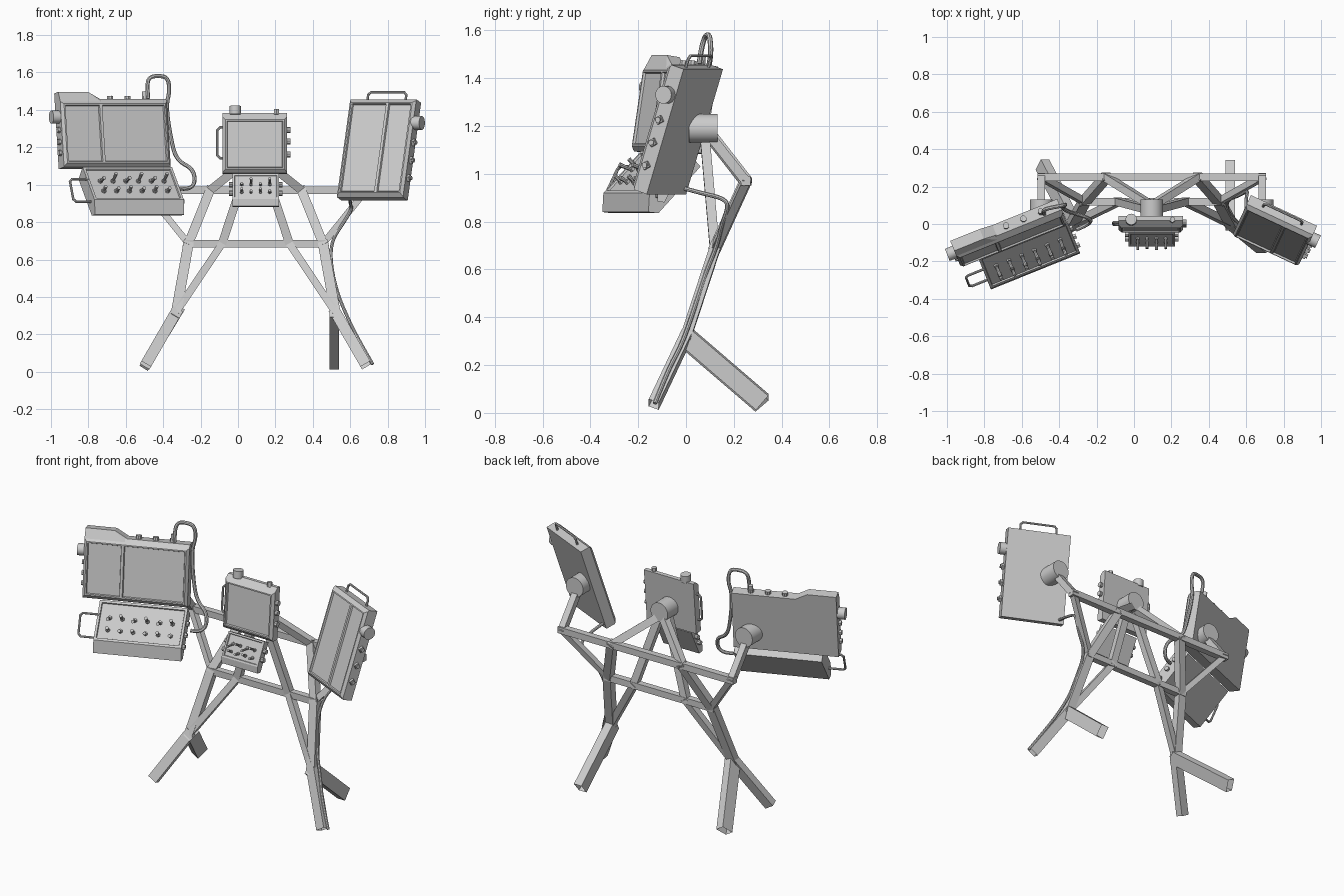
import bpy, bmesh, math
from mathutils import Matrix, Vector as V

if "Cube" in bpy.data.objects:
    bpy.data.objects.remove(bpy.data.objects["Cube"])

I = Matrix.Identity(4)

def place(loc, yaw, tilt=0):
    return (Matrix.Translation(loc) @ Matrix.Rotation(math.radians(yaw), 4, 'Z')
            @ Matrix.Rotation(math.radians(-tilt), 4, 'X'))

def shade(ob):
    bpy.ops.object.select_all(action='DESELECT')
    ob.select_set(True)
    bpy.context.view_layer.objects.active = ob
    bpy.ops.object.shade_smooth_by_angle(angle=math.radians(35))

def finish(name, bm, M=I, smooth=False):
    bmesh.ops.recalc_face_normals(bm, faces=bm.faces)
    me = bpy.data.meshes.new(name)
    bm.to_mesh(me)
    bm.free()
    ob = bpy.data.objects.new(name, me)
    bpy.context.collection.objects.link(ob)
    ob.matrix_world = M
    if smooth:
        shade(ob)
    return ob

def hull(pts):
    bm = bmesh.new()
    for p in pts:
        bm.verts.new(p)
    bmesh.ops.convex_hull(bm, input=bm.verts)
    bmesh.ops.dissolve_limit(bm, angle_limit=0.02, verts=bm.verts, edges=bm.edges)
    return bm

def beam(name, a, b, w=.045, t=.045, ext=.012, hollow=False):
    """Square tube from a to b, optionally with an open lower end."""
    a, b = V(a), V(b)
    z = (b - a).normalized()
    x = V((0, 1, 0)).cross(z).normalized()
    R = Matrix((x, z.cross(x), z)).transposed().to_4x4()
    L = (b - a).length + (ext if hollow else 2 * ext)
    bm = bmesh.new()
    bmesh.ops.create_cube(bm, size=1)
    bmesh.ops.scale(bm, vec=(w, t, L), verts=bm.verts)
    bmesh.ops.translate(bm, vec=(0, 0, L / 2 - ext), verts=bm.verts)
    if hollow:
        end = max(bm.faces, key=lambda f: f.calc_center_median().z)
        bmesh.ops.inset_region(bm, faces=[end], thickness=.005)
        bmesh.ops.translate(bm, vec=(0, 0, -.1), verts=end.verts)
    return finish(name, bm, Matrix.Translation(a) @ R)

def knob(name, M, p, d, r, L, n=16, r2=None):
    """Cylinder starting at p and pointing along d."""
    d = V(d).normalized()
    bm = bmesh.new()
    bmesh.ops.create_cone(bm, cap_ends=True, segments=n, radius1=r, radius2=r if r2 is None else r2, depth=L)
    T = Matrix.Translation(V(p) + d * L / 2) @ d.to_track_quat('Z', 'Y').to_matrix().to_4x4()
    return finish(name, bm, M @ T, n > 8)

def wire(name, M, pts, r=.008, kind='POLY'):
    cu = bpy.data.curves.new(name, 'CURVE')
    cu.dimensions = '3D'
    cu.bevel_depth, cu.bevel_resolution, cu.use_fill_caps = r, 2, True
    sp = cu.splines.new(kind)
    sp.points.add(len(pts) - 1)
    for q, p in zip(sp.points, pts):
        q.co = (*p, 1)
    if kind == 'NURBS':
        sp.use_endpoint_u, sp.order_u, sp.resolution_u = True, 3, 6
    ob = bpy.data.objects.new(name, cu)
    bpy.context.collection.objects.link(ob)
    ob.matrix_world = M
    bpy.ops.object.select_all(action='DESELECT')
    ob.select_set(True)
    bpy.context.view_layer.objects.active = ob
    bpy.ops.object.convert(target='MESH')
    shade(bpy.context.object)

def handle(name, M, a, b, out, r=.007):
    """U-shaped grab handle between a and b with clipped corners."""
    a, b, o = V(a), V(b), V(out)
    c = (b - a).normalized() * .014
    k = 1 - .014 / o.length
    wire(name, M, [a, a + o * k, a + o + c, b + o - c, b + o * k, b], r)

def monitor(name, M, w, h, d, ct, split=None):
    """Chamfered case whose front face is split and inset into screens."""
    X, Z = w / 2, h / 2
    pts = []
    for s in (-1, 1):
        pts += [(s * (X - .015), 0, -Z + .02), (s * (X - .015), 0, Z - ct),
                (s * X, .015, -Z + .005), (s * X, .015, Z - ct + .015),
                (s * X, .02, -Z), (s * X, ct, Z), (s * X, d, -Z), (s * X, d, Z)]
    bm = hull(pts)
    if split is not None:
        bmesh.ops.bisect_plane(bm, geom=bm.verts[:] + bm.edges[:] + bm.faces[:],
                               plane_co=(split, 0, 0), plane_no=(1, 0, 0))
    bmesh.ops.recalc_face_normals(bm, faces=bm.faces)
    front = [f for f in bm.faces if f.normal.y < -.99]
    bmesh.ops.inset_individual(bm, faces=front, thickness=.011, depth=0)
    bmesh.ops.inset_individual(bm, faces=front, thickness=.005, depth=-.01)
    finish(name, bm, M)

def console(name, M, x0, x1, prof, cols, s):
    """Sloped switch box: prof holds (outward, height) points, slope first."""
    bm = hull([(x, -o, z) for x in (x0, x1) for o, z in prof])
    bmesh.ops.recalc_face_normals(bm, faces=bm.faces)
    A, B = (V((0, -o, z)) for o, z in prof[:2])
    down = B - A
    n = V((0, down.z, -down.y)).normalized()
    top = [f for f in bm.faces if f.normal.dot(n) > .98]
    bmesh.ops.inset_region(bm, faces=top, thickness=.02 * s, depth=0)
    bmesh.ops.inset_region(bm, faces=top, thickness=.004, depth=-.008 * s)
    finish(name, bm, M)
    for row, f in enumerate((.42, .72)):
        for i in range(cols):
            x = x0 + (x1 - x0) * (i + 1) / (cols + 1)
            p = A + down * f - n * .01 + V((x, 0, 0))
            tilt = n + V((0, -.35, .3 if (i + row) % 2 else -.3)) * (1 - row * .4)
            knob(name + "_switch_base", M, p, n, .013 * s, .014, 6)
            knob(name + "_switch_lever", M, p, tilt, .007 * s, .068 - .025 * row, 8, .01 * s)

# stand, mirrored around its own centre line
C = .095
for s in (-1, 1):
    P = lambda dx, y, z: (C + s * dx, y, z)
    ankle, knee, diag = P(.425, 0, .32), P(.36, .12, .685), P(.18, .12, .685)
    shoulder, tip = P(.245, .25, .97), P(.59, .25, .97)
    beam("front_foot", ankle, P(.59, -.135, .035), .06, .045, hollow=True)
    rear = (-.49, .318, .042) if s < 0 else (.515, .318, .042)
    beam("rear_leg", P(.42, .0, .315), rear, .052, .078, hollow=True)
    beam("leg_upright", ankle, knee, .055)
    beam("leg_upper", knee, shoulder, .05)
    beam("hub_strut", shoulder, P(.02, .11, 1.15), .045, .04)
    beam("diagonal_lower", ankle, diag, .04, .04)
    beam("diagonal_upper", diag, P(.03, .08, 1.14), .045, .04)
    beam("side_brace", knee, tip, .035, .035)
    beam("side_hub_arm", tip, P(.59, .1, 1.16), .04, .04)
beam("lower_crossbar", (C - .37, .12, .685), (C + .37, .12, .685), .04, .04)
beam("upper_crossbar", (C - .6, .25, .97), (C + .6, .25, .97), .04, .04)
for x in (C - .59, C, C + .59):
    knob("swivel_hub", I, (x, .012, 1.19), (0, 1, 0), .06, .12, 32)

# left wide monitor with raised corner hump
L = place((-.65, -.093, 1.28), 22, 9)
monitor("left_monitor", L, .615, .37, .093, .03, -.08)
finish("left_monitor_hump", hull([(-.3075 + x, y, z) for x, y, z in (
    (0, .012, .165), (.24, .012, .165), (0, .035, .225), (.17, .035, .225), (.25, .035, .18),
    (0, .093, .225), (.17, .093, .225), (.25, .093, .18), (0, .093, .1), (0, .02, .15))]), L)
knob("left_dial", L, (-.30, .05, .09), (-1, 0, 0), .035, .05, 20)
for z in (.02, -.045, -.105):
    knob("left_side_button", L, (-.30, .045, z), (-1, 0, 0), .016, .022, 6)
for x in (.0, .1, .2):
    knob("left_top_button", L, (x, .06, .175), (0, 0, 1), .017, .03, 8)
LC = place((-.645, -.113, 0), 22)
console("left_console", LC, -.2, .315, [(.0, 1.095), (.17, .92), (.175, .84), (.13, .835), (-.06, 1.03)], 6, 1)
handle("left_console_handle", LC, (-.19, -.12, .91), (-.19, -.06, 1.03), (-.11, 0, 0))
for o, z in ((.13, .91), (.08, .96), (.03, 1.01)):
    knob("left_console_button", LC, (.305, -o, z), (1, 0, 0), .015, .025, 6)
wire("left_cable", I, [(-.48, .055, 1.46), (-.487, .065, 1.53), (-.475, .08, 1.575), (-.43, .09, 1.583),
     (-.375, .1, 1.575), (-.365, .105, 1.5), (-.385, .09, 1.42), (-.36, .07, 1.25), (-.33, .06, 1.13),
     (-.23, .03, 1.08), (-.235, .0, .97), (-.31, -.03, .98)], .011, 'NURBS')
knob("left_cable_plug", L, (.2, .06, .185), (0, 0, 1), .014, .045, 12)

# centre small monitor
K = place((.09, -.032, 1.225), 0, 5)
monitor("centre_monitor", K, .345, .325, .062, .038)
knob("centre_top_dial", K, (-.105, .04, .155), (0, 0, 1), .03, .045, 20)
knob("centre_top_button", K, (.115, .04, .155), (0, 0, 1), .016, .028, 6)
handle("centre_handle", K, (-.165, .035, -.08), (-.165, .035, .085), (-.035, 0, 0))
for z in (.07, .01, -.06):
    knob("centre_side_button", K, (.165, .035, z), (1, 0, 0), .016, .025, 8)
KC = place((.095, -.03, 0), 0)
console("centre_console", KC, -.125, .125, [(.02, 1.06), (.09, .925), (.09, .885), (.06, .88), (-.02, 1.04)], 4, .75)
for s in (-1, 1):
    for o, z in ((.05, .955), (.025, 1.0)):
        knob("centre_console_button", KC, (s * .12, -o, z), (s, 0, 0), .014, .024, 8)

# right tall monitor
R = place((.735, -.072, 1.2), -25, 18)
monitor("right_monitor", R, .39, .55, .078, .022, .035)
handle("right_handle", R, (-.11, .05, .27), (.115, .05, .27), (0, 0, .055))
knob("right_dial", R, (.185, .04, .15), (1, 0, 0), .037, .05, 20)
for z in (.04, -.06, -.16):
    knob("right_side_button", R, (.185, .04, z), (1, 0, 0), .02, .025, 4)
    knob("right_side_button_cap", R, (.2, .04, z), (1, 0, 0), .012, .018, 8)
wire("right_cable", I, [(.58, -.01, .94), (.6, .06, .92), (.6, .15, .9), (.61, .18, .87), (.56, .15, .79),
     (.5, .13, .7), (.495, .08, .58), (.53, .03, .42), (.59, -.02, .28), (.64, -.075, .18),
     (.72, -.13, .04)], .009, 'NURBS')
